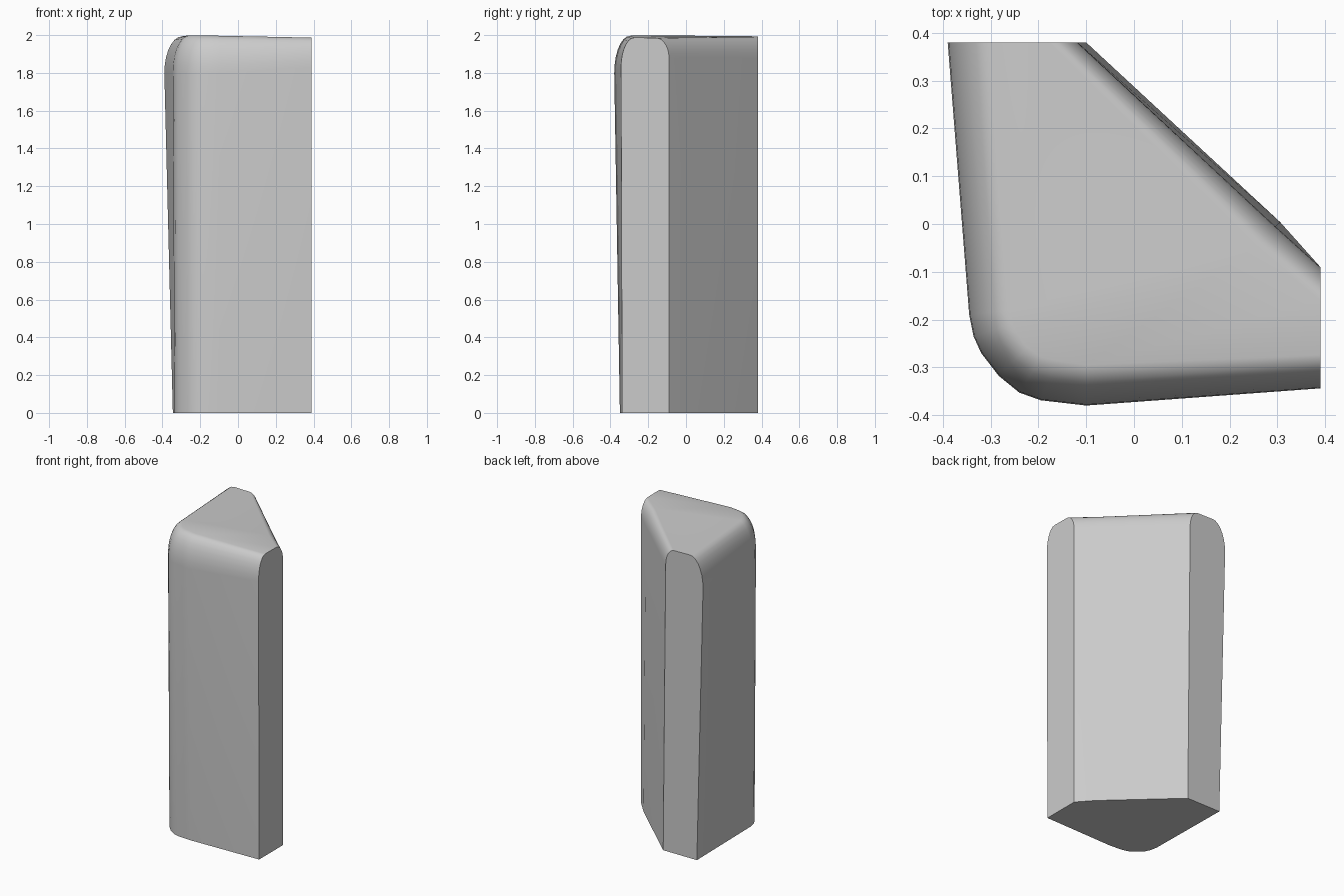
import bpy, bmesh, math

if "Cube" in bpy.data.objects:
    bpy.data.objects.remove(bpy.data.objects["Cube"])

# Plan outline, anticlockwise: foot xy, shoulder xy, inward slide of the top rim, shoulder height
OUTLINE = [
    (-0.345, 0.38, -0.390, 0.38, 0.095, 0.0, 1.80),
    (-0.336, -0.19, -0.345, -0.19, 0.085, 0.01, 1.80),
    (-0.328, -0.235, -0.336, -0.235, 0.08, 0.025, 1.80),
    (-0.312, -0.267, -0.320, -0.270, 0.075, 0.04, 1.80),
    (-0.275, -0.305, -0.283, -0.318, 0.06, 0.06, 1.80),
    (-0.235, -0.332, -0.240, -0.353, 0.045, 0.075, 1.80),
    (-0.190, -0.344, -0.195, -0.369, 0.03, 0.083, 1.80),
    (-0.100, -0.350, -0.100, -0.380, 0.0, 0.085, 1.80),
    (0.39, -0.338, 0.39, -0.344, 0.0, 0.07, 1.83),
    (0.39, -0.090, 0.39, -0.090, 0.0, -0.07, 1.88),
    (0.306, 0.004, 0.296, -0.005, -0.04, -0.04, 1.88),
    (-0.100, 0.38, -0.118, 0.38, -0.06, 0.0, 1.88),
]
STEPS = 7


def top_height(x, y):
    return 2.0 - 0.02 * (x + 0.27) - 0.01 * (y + 0.30)


# Sides, then quarter-ellipse rolled rim
rings = [[(p[0], p[1], 0.0) for p in OUTLINE]]
for i in range(STEPS + 1):
    t = math.pi / 2 * i / STEPS
    ring = []
    for _, _, x, y, dx, dy, z in OUTLINE:
        k = 1 - math.cos(t)
        zt = top_height(x + dx, y + dy)
        ring.append((x + dx * k, y + dy * k, z + (zt - z) * math.sin(t)))
    rings.append(ring)

bm = bmesh.new()
loops = [[bm.verts.new(co) for co in ring] for ring in rings]
n = len(OUTLINE)
for lo, hi in zip(loops, loops[1:]):
    for j in range(n):
        k = (j + 1) % n
        bm.faces.new((lo[j], lo[k], hi[k], hi[j]))
bm.faces.new(loops[0][::-1])
bm.faces.new(loops[-1])
bmesh.ops.recalc_face_normals(bm, faces=bm.faces)

mesh = bpy.data.meshes.new("corner_pillar")
bm.to_mesh(mesh)
bm.free()
pillar = bpy.data.objects.new("corner_pillar", mesh)
bpy.context.collection.objects.link(pillar)

# Smooth rolled surfaces, crisp cut faces
bpy.context.view_layer.objects.active = pillar
pillar.select_set(True)
bpy.ops.object.shade_smooth_by_angle(angle=math.radians(30))
